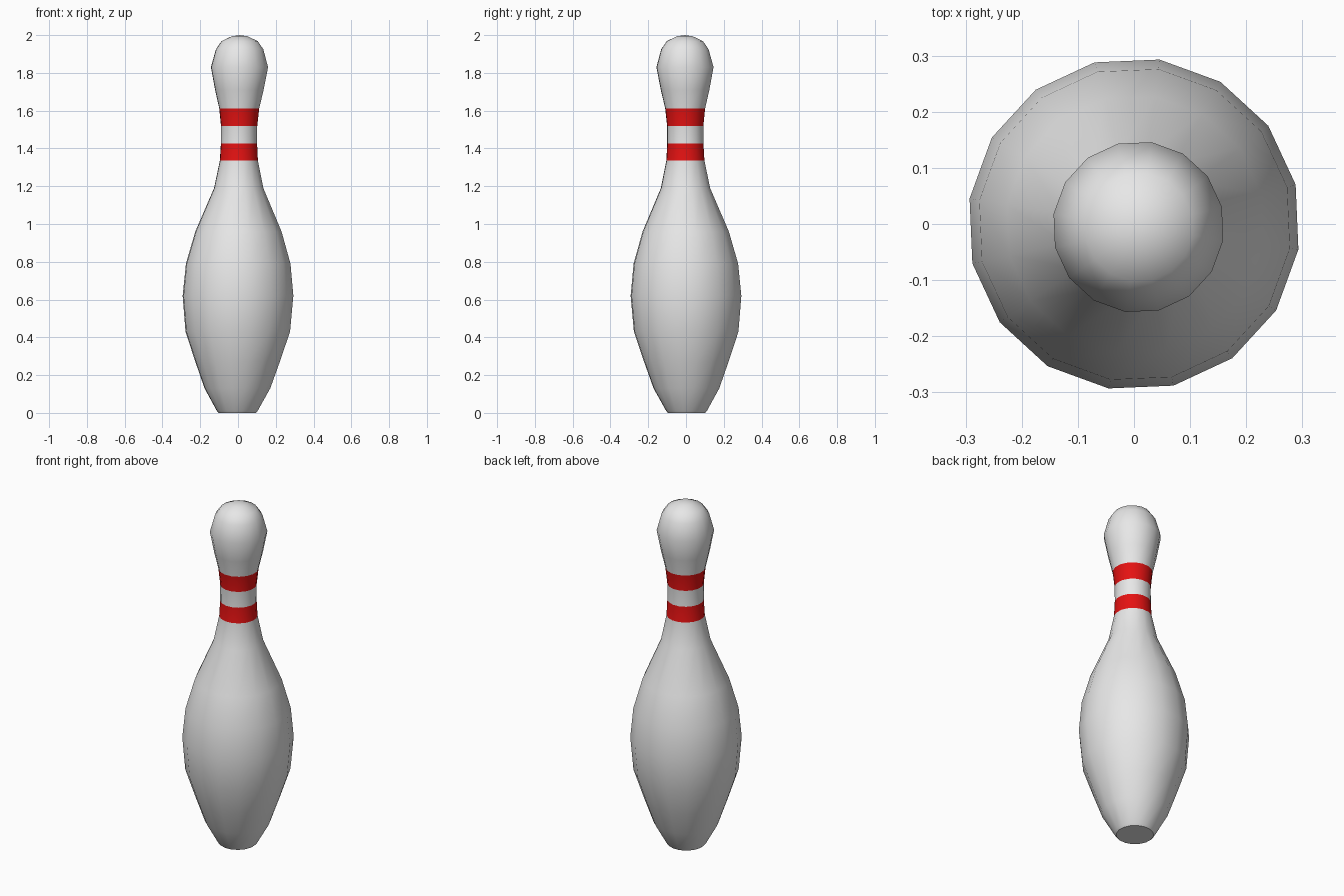
import bpy, bmesh, math

if "Cube" in bpy.data.objects:
    bpy.data.objects.remove(bpy.data.objects["Cube"])

def material(name, rgb):
    m = bpy.data.materials.new(name)
    m.diffuse_color = (*rgb, 1)
    m.use_nodes = True
    m.node_tree.nodes["Principled BSDF"].inputs["Base Color"].default_value = m.diffuse_color
    return m

SIDES = 16
TURN = math.radians(13.7)

# (height, radius) from base to crown
profile = [(0.0, 0.10), (0.012, 0.11), (0.13, 0.176), (0.27, 0.226), (0.43, 0.28),
           (0.62, 0.2965), (0.79, 0.28), (0.96, 0.231), (1.19, 0.132),
           (1.335, 0.102), (1.425, 0.097), (1.518, 0.097), (1.612, 0.107),
           (1.71, 0.13), (1.83, 0.153), (1.925, 0.127), (1.968, 0.097), (1.994, 0.042)]
stripes = [(1.335, 1.425), (1.518, 1.612)]

# pin body: lathed rings with a very slight lean
def centre(z):
    return (z - 0.62) * 0.0065, -(z - 0.62) * 0.0045

bm = bmesh.new()
rings = []
for z, r in profile:
    cx, cy = centre(z)
    rings.append([bm.verts.new((cx + r * math.cos(TURN + math.tau * i / SIDES),
                                cy + r * math.sin(TURN + math.tau * i / SIDES), z))
                  for i in range(SIDES)])

for a, b in zip(rings, rings[1:]):
    for i in range(SIDES):
        j = (i + 1) % SIDES
        f = bm.faces.new((a[i], a[j], b[j], b[i]))
        f.smooth = True
        # red neck stripes by height
        mid = f.calc_center_median().z
        f.material_index = int(any(lo < mid < hi for lo, hi in stripes))

# flat base and rounded crown
bm.faces.new(rings[0][::-1])
apex = bm.verts.new((*centre(2.0), 2.0))
for i in range(SIDES):
    bm.faces.new((rings[-1][i], rings[-1][(i + 1) % SIDES], apex)).smooth = True
for e in bm.edges:
    if all(v.co.z < 0.001 for v in e.verts):
        e.smooth = False

mesh = bpy.data.meshes.new("bowling_pin")
bm.to_mesh(mesh)
bm.free()
mesh.materials.append(material("white", (0.8, 0.8, 0.8)))
mesh.materials.append(material("red", (0.78, 0.006, 0.006)))
pin = bpy.data.objects.new("bowling_pin", mesh)
bpy.context.collection.objects.link(pin)
